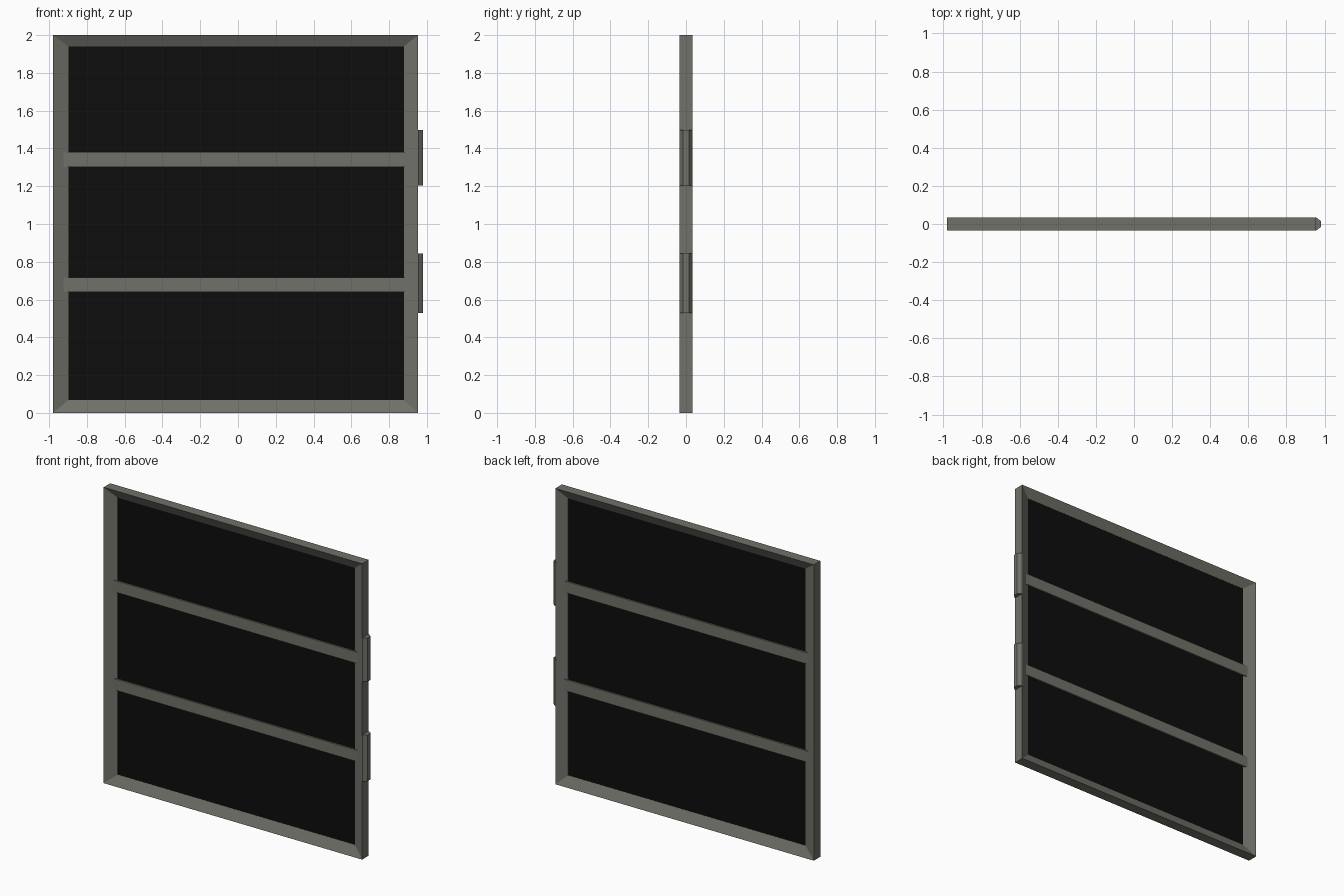
import bpy, bmesh

if "Cube" in bpy.data.objects:
    bpy.data.objects.remove(bpy.data.objects["Cube"])


def material(name, rgb):
    m = bpy.data.materials.new(name)
    m.diffuse_color = (*rgb, 1)
    m.use_nodes = True
    m.node_tree.nodes["Principled BSDF"].inputs["Base Color"].default_value = m.diffuse_color
    return m


METAL = material("grey_green_metal", (0.16, 0.165, 0.14))
BLACK = material("black_mesh", (0.004, 0.004, 0.004))


def finish(name, bm, mat):
    bmesh.ops.recalc_face_normals(bm, faces=bm.faces)
    me = bpy.data.meshes.new(name)
    bm.to_mesh(me)
    bm.free()
    me.materials.append(mat)
    ob = bpy.data.objects.new(name, me)
    bpy.context.collection.objects.link(ob)
    return ob


def box(name, x0, x1, y0, y1, z0, z1, mat):
    bm = bmesh.new()
    bmesh.ops.create_cube(bm, size=1)
    for v in bm.verts:
        v.co = ((x0 + x1) / 2 + v.co.x * (x1 - x0),
                (y0 + y1) / 2 + v.co.y * (y1 - y0),
                (z0 + z1) / 2 + v.co.z * (z1 - z0))
    return finish(name, bm, mat)


# Mitred frame whose section narrows toward the opening
OUTER = (-0.98, 0.953, 0.0, 2.0)
INNER = (-0.897, 0.878, 0.068, 1.94)
bm = bmesh.new()
rings = []
for (x0, x1, z0, z1), y in ((OUTER, -0.035), (OUTER, 0.035),
                            (INNER, 0.004), (INNER, -0.004)):
    rings.append([bm.verts.new((x, y, z))
                  for x, z in ((x0, z0), (x1, z0), (x1, z1), (x0, z1))])
for r in range(4):
    a, b = rings[r], rings[(r + 1) % 4]
    for i in range(4):
        j = (i + 1) % 4
        bm.faces.new((a[i], a[j], b[j], b[i]))
finish("frame", bm, METAL)

# Two cross rails running into the side posts
for name, z0, z1 in (("lower_rail", 0.64, 0.716), ("upper_rail", 1.303, 1.38)):
    box(name, -0.93, 0.905, -0.0145, 0.0145, z0, z1, METAL)

# Dark infill panel
box("mesh_panel", -0.91, 0.89, -0.003, 0.003, 0.055, 1.95, BLACK)

# Tapered hinge blocks on the right post
for name, z0, z1 in (("lower_hinge", 0.53, 0.843), ("upper_hinge", 1.203, 1.498)):
    bm = bmesh.new()
    profile = ((0.945, -0.035), (0.956, -0.035), (0.98, -0.016),
               (0.98, 0.016), (0.956, 0.035), (0.945, 0.035))
    face = bm.faces.new([bm.verts.new((x, y, z0)) for x, y in profile])
    ext = bmesh.ops.extrude_face_region(bm, geom=[face])
    for v in ext["geom"]:
        if isinstance(v, bmesh.types.BMVert):
            v.co.z = z1
    # keep the bottom cap if the extrusion removed it
    bmesh.ops.holes_fill(bm, edges=[e for e in bm.edges if e.is_boundary], sides=0)
    finish(name, bm, METAL)
